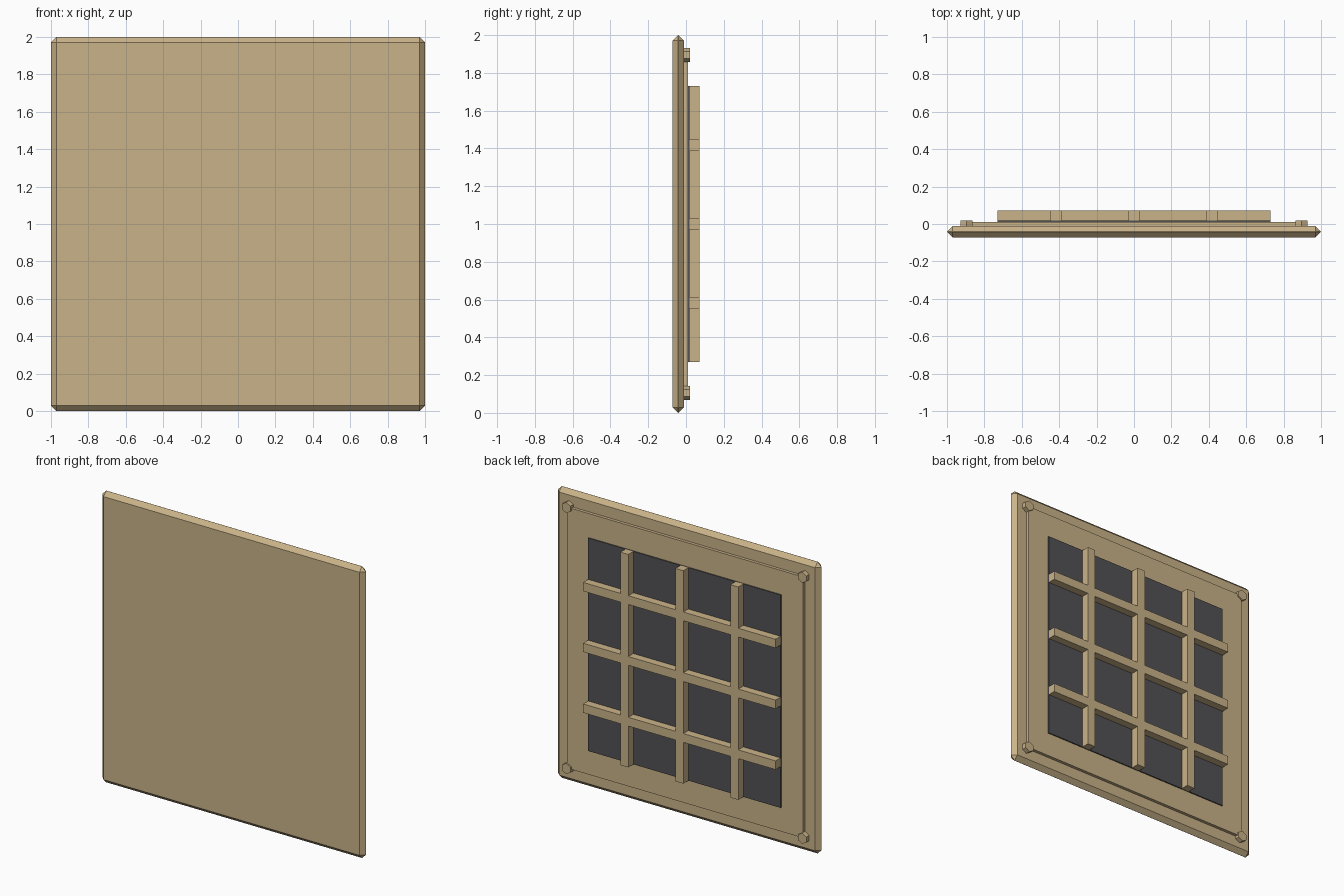
import bpy, bmesh, math

old = bpy.data.objects.get("Cube")
if old:
    bpy.data.objects.remove(old, do_unlink=True)


def material(name, rgb):
    mat = bpy.data.materials.new(name)
    mat.use_nodes = True
    color = (*rgb, 1)
    mat.diffuse_color = color
    mat.node_tree.nodes["Principled BSDF"].inputs["Base Color"].default_value = color
    return mat


tan = material("tan_paint", (0.59, 0.45, 0.25))
dark = material("dark_grey", (0.085, 0.085, 0.09))


def finish(name, bm, mat):
    mesh = bpy.data.meshes.new(name)
    bm.to_mesh(mesh)
    bm.free()
    mesh.materials.append(mat)
    obj = bpy.data.objects.new(name, mesh)
    bpy.context.collection.objects.link(obj)
    return obj


def box(name, x, y, z, mat, bevel=0):
    """Box from (low, high) ranges, with an optional flat chamfer."""
    bm = bmesh.new()
    bmesh.ops.create_cube(bm, size=1)
    for v in bm.verts:
        v.co = [r[0] if c < 0 else r[1] for r, c in zip((x, y, z), v.co)]
    if bevel:
        bmesh.ops.bevel(bm, geom=bm.edges[:], offset=bevel, segments=1,
                        profile=0.5, affect='EDGES')
    return finish(name, bm, mat)


def around(center, half):
    return (center - half, center + half)


MID = 1.0        # height of the panel's centre
REACH = 0.73     # half size of the grille
PITCH = 0.417    # spacing of the bars
HALF = 0.03      # half width of a bar
BAR_Y = (0.01, 0.072)

# Chamfered front slab, raised backing and dark opening
box("front_panel", (-1, 1), (-0.071, -0.011), (0, 2), tan, bevel=0.0295)
box("back_plate", around(0, 0.895), (-0.012, 0.01), around(MID, 0.895), tan)
box("dark_opening", around(0, REACH), (0.009, 0.018), around(MID, REACH), dark)

# Horizontal bars run through; vertical bars fill the gaps between them
offsets = [-PITCH, 0, PITCH]
for i, d in enumerate(offsets):
    box(f"horizontal_bar_{i + 1}", around(0, REACH), BAR_Y, around(MID + d, HALF), tan)
lows = [-REACH] + [d + HALF for d in offsets]
highs = [d - HALF for d in offsets] + [REACH]
for i, d in enumerate(offsets):
    for j, (a, b) in enumerate(zip(lows, highs)):
        box(f"vertical_bar_{i + 1}_part_{j + 1}", around(d, HALF), BAR_Y,
            (MID + a, MID + b), tan)

# Hexagonal corner bolts
for sx, side in ((-1, "right"), (1, "left")):
    for sz, level in ((-1, "lower"), (1, "upper")):
        bm = bmesh.new()
        bmesh.ops.create_cone(bm, cap_ends=True, segments=6, radius1=0.037,
                              radius2=0.037, depth=0.034)
        bolt = finish(f"{level}_{side}_bolt", bm, tan)
        bolt.rotation_euler = (math.radians(90), 0, 0)
        bolt.location = (sx * 0.895, 0.003, MID + sz * 0.895)
